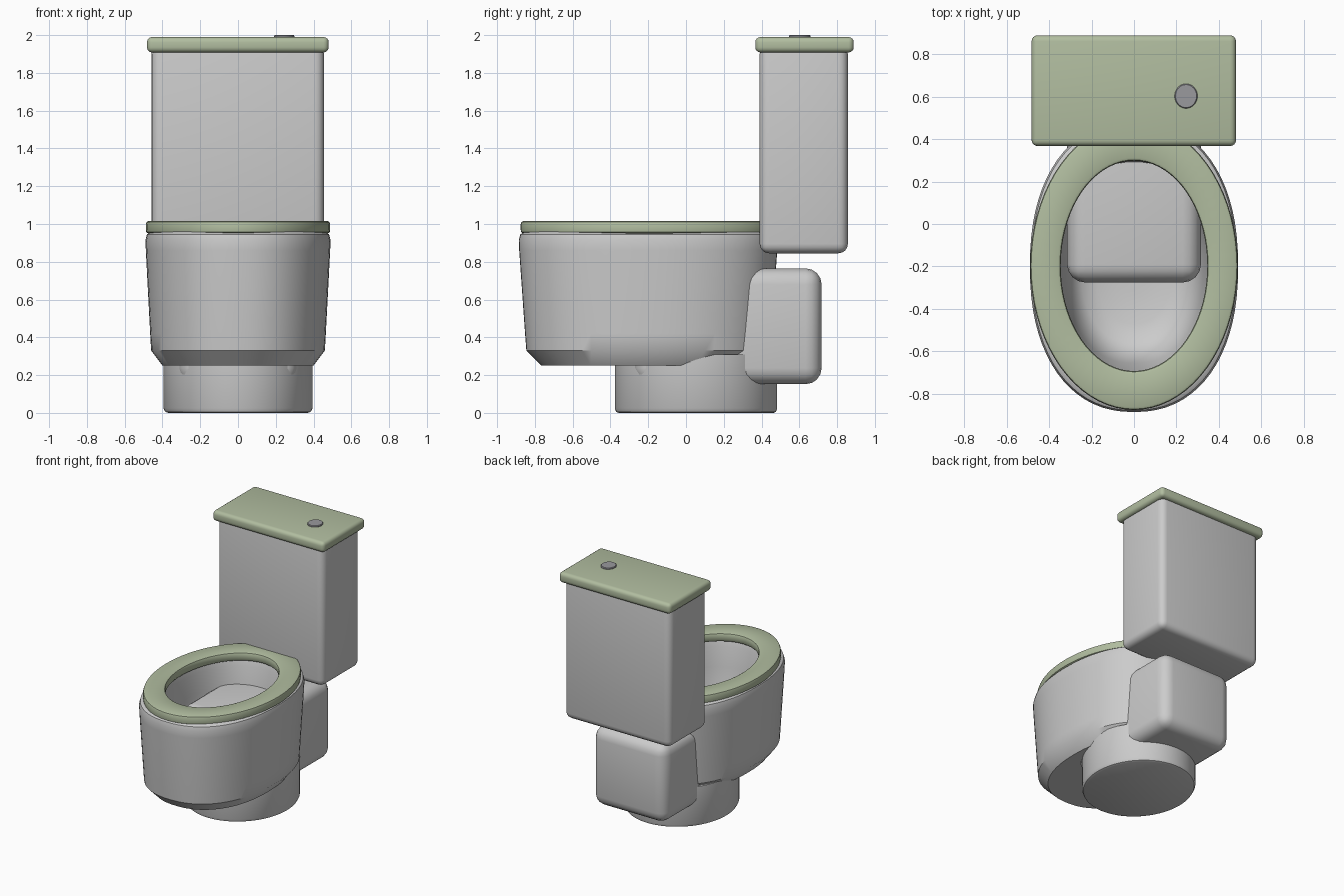
import bpy, bmesh, math

if "Cube" in bpy.data.objects:
    bpy.data.objects.remove(bpy.data.objects["Cube"])

CENTRE_Y = -0.2


def material(name, rgb):
    m = bpy.data.materials.new(name)
    m.diffuse_color = (*rgb, 1)
    m.use_nodes = True
    m.node_tree.nodes["Principled BSDF"].inputs["Base Color"].default_value = m.diffuse_color
    return m


green = material("sage green", (0.44, 0.51, 0.35))
metal = material("button grey", (0.32, 0.32, 0.34))


def finish(name, bm, mat=None, angle=35):
    bmesh.ops.recalc_face_normals(bm, faces=bm.faces)
    mesh = bpy.data.meshes.new(name)
    bm.to_mesh(mesh)
    bm.free()
    ob = bpy.data.objects.new(name, mesh)
    bpy.context.collection.objects.link(ob)
    if mat:
        mesh.materials.append(mat)
    bpy.ops.object.select_all(action='DESELECT')
    ob.select_set(True)
    bpy.context.view_layer.objects.active = ob
    bpy.ops.object.shade_smooth_by_angle(angle=math.radians(angle))
    return ob


def rounded_box(name, lo, hi, radius, mat=None, segments=4):
    bm = bmesh.new()
    bmesh.ops.create_cube(bm, size=1)
    for v in bm.verts:
        v.co = [(a + b) / 2 + c * (b - a) for a, b, c in zip(lo, hi, v.co)]
    bmesh.ops.bevel(bm, geom=bm.edges[:], offset=radius, segments=segments,
                    profile=0.5, affect='EDGES')
    return finish(name, bm, mat)


def oval_loft(name, profile, centre, mat=None, power=2.0, closed=False, n=72):
    """Stack oval rings given as (x radius, y radius, z)."""
    bm = bmesh.new()
    rings = []
    for rx, ry, z in profile:
        ring = []
        for i in range(n):
            a = 2 * math.pi * i / n
            c, s = math.cos(a), math.sin(a)
            x = math.copysign(abs(c) ** (2 / power), c) * rx
            y = math.copysign(abs(s) ** (2 / power), s) * ry
            ring.append(bm.verts.new((centre[0] + x, centre[1] + y, z)))
        rings.append(ring)
    pairs = list(zip(rings, rings[1:]))
    if closed:
        pairs.append((rings[-1], rings[0]))
    else:
        bm.faces.new(rings[0])
        bm.faces.new(rings[-1])
    for r, q in pairs:
        for i in range(n):
            j = (i + 1) % n
            bm.faces.new((r[i], r[j], q[j], q[i]))
    return finish(name, bm, mat)


# Foot
oval_loft("base", [(0.37, 0.41, 0), (0.385, 0.423, 0.006), (0.395, 0.43, 0.025),
                   (0.395, 0.43, 0.31)], (0, 0.053))

# Hollow bowl: outside, rim, then inside down to the floor
oval_loft("bowl", [
    (0.40, 0.565, 0.25), (0.46, 0.645, 0.33), (0.465, 0.652, 0.42),
    (0.488, 0.683, 0.86), (0.49, 0.685, 0.915), (0.482, 0.677, 0.945),
    (0.46, 0.655, 0.96), (0.40, 0.56, 0.96), (0.375, 0.53, 0.945),
    (0.365, 0.515, 0.90), (0.35, 0.49, 0.75), (0.325, 0.455, 0.55),
    (0.295, 0.415, 0.44), (0.25, 0.36, 0.385), (0.18, 0.27, 0.36),
    (0.08, 0.12, 0.35)], (0, CENTRE_Y), power=2.25)

# Seat ring
oval_loft("seat", [
    (0.475, 0.665, 0.95), (0.486, 0.676, 0.957), (0.488, 0.678, 0.97),
    (0.488, 0.678, 1.0), (0.484, 0.674, 1.011), (0.474, 0.664, 1.016),
    (0.36, 0.51, 1.016), (0.349, 0.499, 1.011), (0.345, 0.495, 1.0),
    (0.345, 0.495, 0.965), (0.355, 0.505, 0.95)],
    (0, CENTRE_Y + 0.003), green, closed=True)

# Block joining bowl to tank, reaching into the bowl
rounded_box("connector", (-0.315, -0.275, 0.152), (0.315, 0.718, 0.765), 0.085)

# Tank, lid and flush button
rounded_box("tank", (-0.458, 0.39, 0.845), (0.455, 0.857, 1.95), 0.05)
rounded_box("tank_lid", (-0.482, 0.367, 1.908), (0.48, 0.888, 1.99), 0.028, green)
oval_loft("flush_button", [(0.054, 0.058, 1.97), (0.054, 0.058, 1.995),
                           (0.05, 0.054, 2.0)], (0.245, 0.602), metal, n=32)
